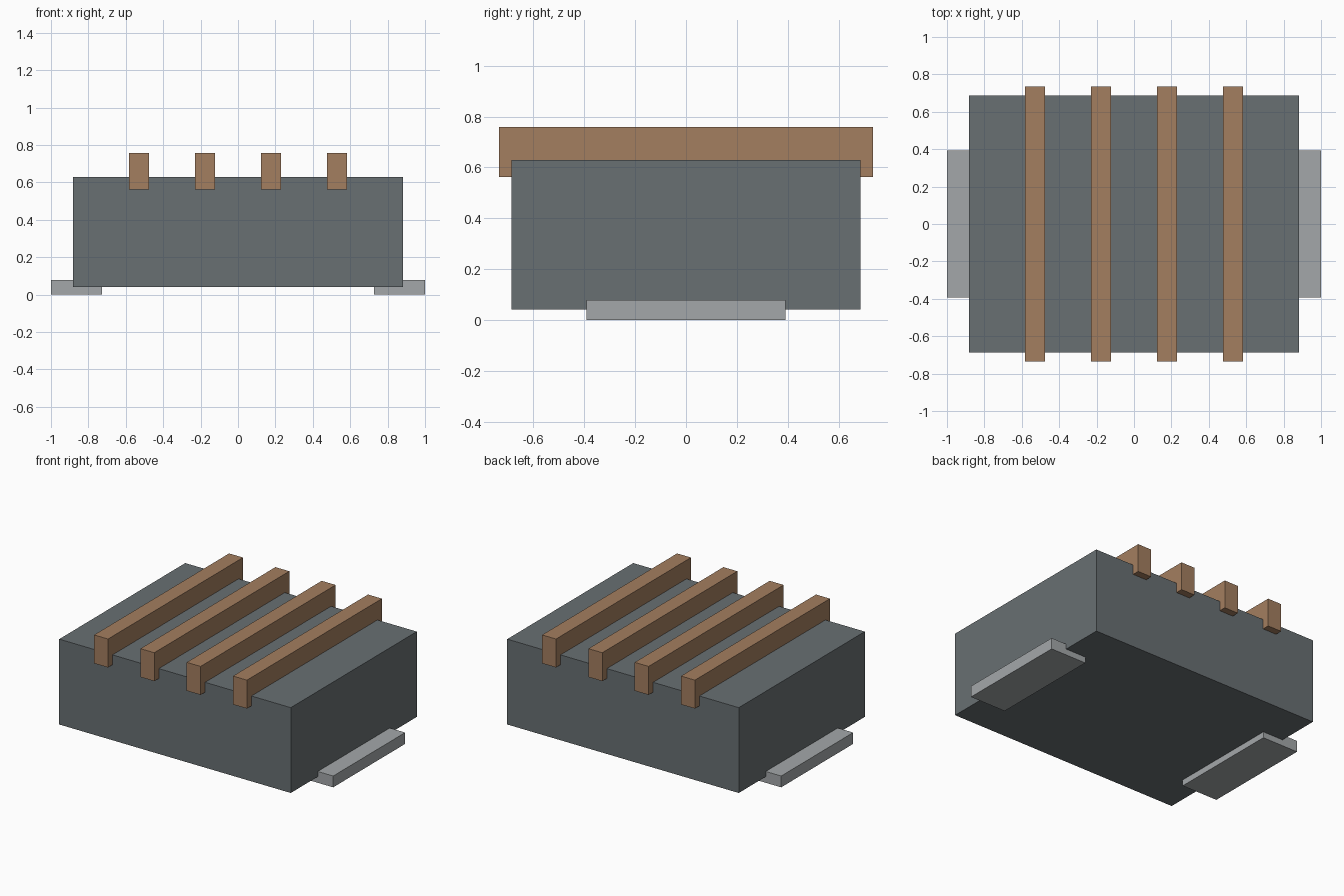
import bpy

cube = bpy.data.objects.get("Cube")
if cube:
    bpy.data.objects.remove(cube, do_unlink=True)


def material(name, rgb):
    mat = bpy.data.materials.new(name)
    mat.use_nodes = True
    colour = (*rgb, 1.0)
    mat.diffuse_color = colour
    mat.node_tree.nodes["Principled BSDF"].inputs["Base Color"].default_value = colour
    return mat


def box(name, centre, size, mat):
    bpy.ops.mesh.primitive_cube_add(size=1, location=centre)
    obj = bpy.context.object
    obj.name = obj.data.name = name
    obj.scale = size
    bpy.ops.object.transform_apply(location=False, rotation=False, scale=True)
    obj.data.materials.append(mat)
    return obj


slate = material("slate grey", (0.14, 0.16, 0.17))
copper = material("copper brown", (0.37, 0.21, 0.115))
silver = material("light silver", (0.37, 0.39, 0.40))

# Main block
box("body", (0, 0, 0.336), (1.765, 1.372, 0.588), slate)

# Evenly spaced bars sunk into the top, overhanging front and back
bar_count, bar_pitch = 4, 0.353
for i in range(bar_count):
    x = (i - (bar_count - 1) / 2) * bar_pitch
    box(f"top_bar_{i + 1}", (x, 0, 0.66), (0.106, 1.47, 0.196), copper)

# Flat pads under both sides
for side, label in ((1, "left"), (-1, "right")):
    box(f"{label}_pad", (side * 0.863, 0, 0.039), (0.274, 0.784, 0.078), silver)
